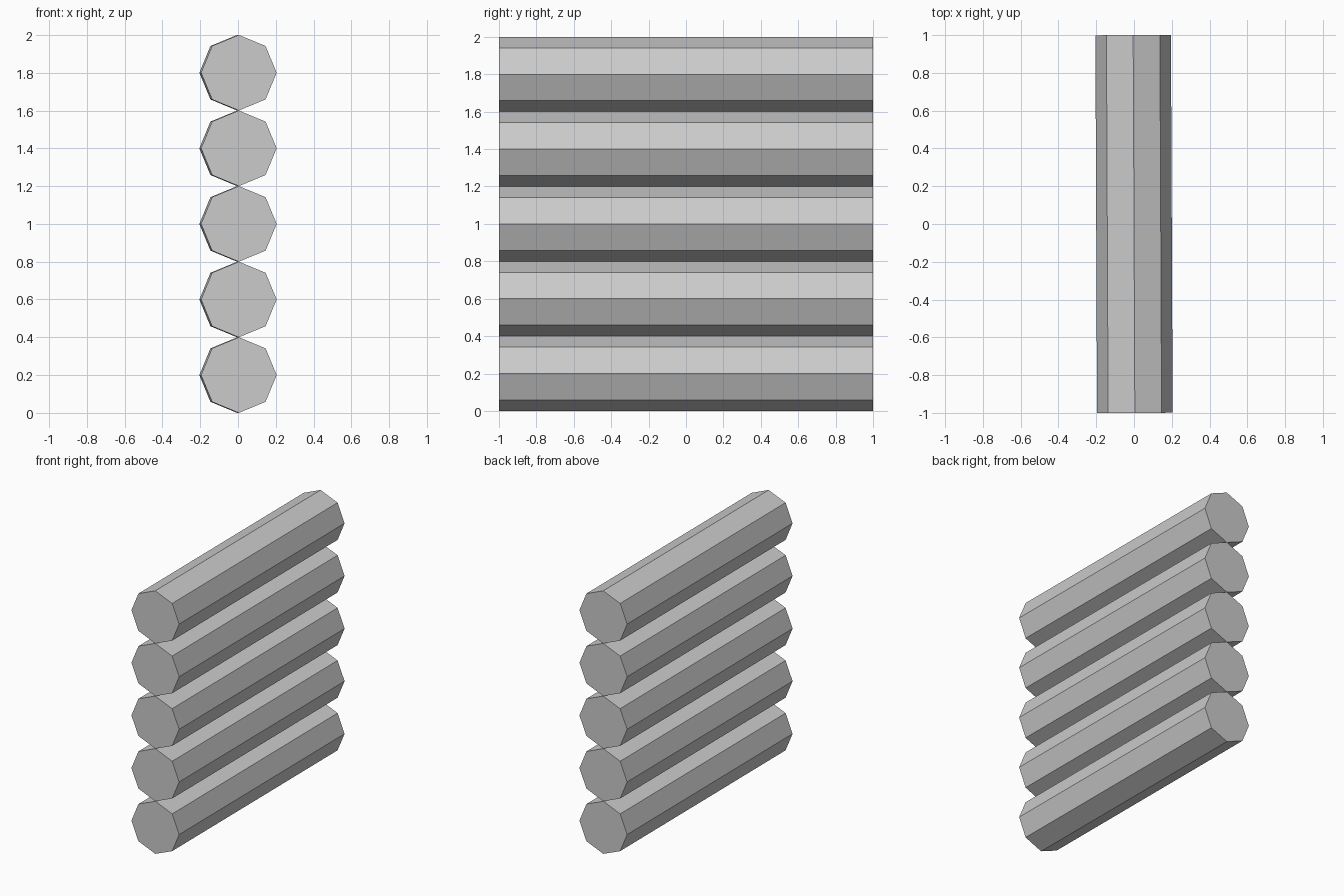
import bpy
import math

if "Cube" in bpy.data.objects:
    bpy.data.objects.remove(bpy.data.objects["Cube"])

RADIUS = 0.2
LENGTH = 2.0
COUNT = 5
YAW = 0.0045  # the stack is turned very slightly about z

# Stack of eight-sided logs lying along y, each resting on the one below
for i in range(COUNT):
    bpy.ops.mesh.primitive_cylinder_add(
        vertices=8, radius=RADIUS, depth=LENGTH,
        location=(0, 0, RADIUS + 2 * RADIUS * i),
        rotation=(math.pi / 2, 0, YAW))
    bpy.context.object.name = f"log_{i + 1}"
